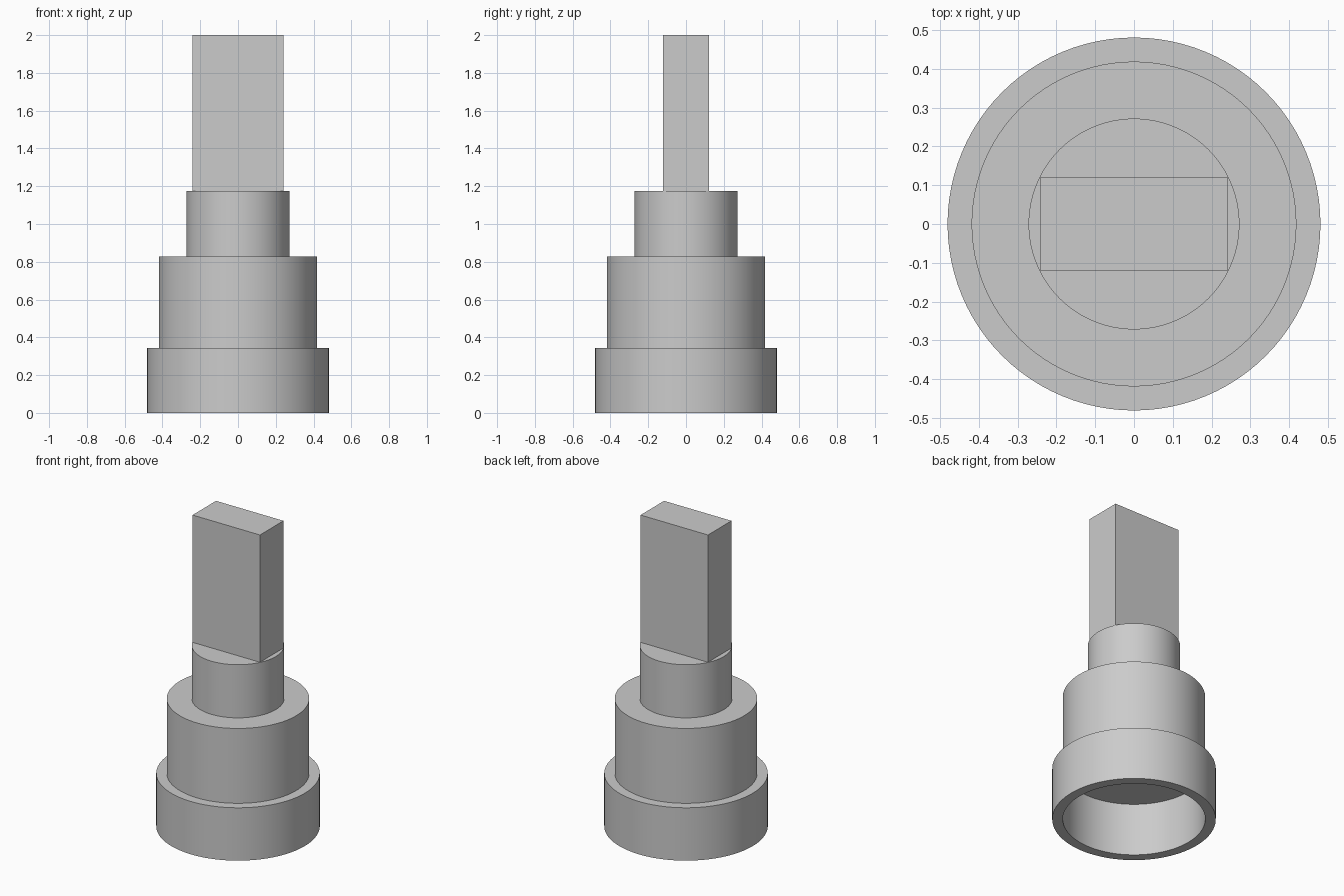
import bpy
import bmesh
import math

SEGMENTS = 96

cube = bpy.data.objects.get("Cube")
if cube:
    bpy.data.objects.remove(cube, do_unlink=True)

# Single plain grey
grey = bpy.data.materials.new("plain_grey")
grey.use_nodes = True
colour = (0.6, 0.6, 0.6, 1.0)
grey.diffuse_color = colour
grey.node_tree.nodes["Principled BSDF"].inputs["Base Color"].default_value = colour


def finish(name, bm):
    """Turn a bmesh into a named, shaded object."""
    bmesh.ops.recalc_face_normals(bm, faces=bm.faces)
    mesh = bpy.data.meshes.new(name)
    bm.to_mesh(mesh)
    bm.free()
    mesh.materials.append(grey)
    obj = bpy.data.objects.new(name, mesh)
    bpy.context.collection.objects.link(obj)
    bpy.ops.object.select_all(action="DESELECT")
    obj.select_set(True)
    bpy.context.view_layer.objects.active = obj
    bpy.ops.object.shade_smooth_by_angle(angle=math.radians(30))
    return obj


def lathe(name, profile):
    """Spin an (r, z) profile around the z axis."""
    bm = bmesh.new()
    verts = [bm.verts.new((r, 0, z)) for r, z in profile]
    edges = [bm.edges.new(pair) for pair in zip(verts, verts[1:])]
    bmesh.ops.spin(bm, geom=verts + edges, cent=(0, 0, 0), axis=(0, 0, 1),
                   angle=math.tau, steps=SEGMENTS)
    bmesh.ops.remove_doubles(bm, verts=bm.verts, dist=0.0001)
    return finish(name, bm)


# Stepped round body with an open socket in its base
base_r, body_r, neck_r = 0.481, 0.419, 0.272
base_top, body_top, neck_top, tip = 0.343, 0.829, 1.174, 2.0
lathe("stepped_body", [
    (0, base_top), (body_r, base_top), (body_r, 0), (base_r, 0),
    (base_r, base_top), (body_r, base_top), (body_r, body_top),
    (neck_r, body_top), (neck_r, neck_top), (0, neck_top),
])

# Flat rectangular tang standing on the neck
bm = bmesh.new()
bmesh.ops.create_cube(bm, size=1)
bmesh.ops.scale(bm, vec=(0.484, 0.241, tip - neck_top), verts=bm.verts)
bmesh.ops.translate(bm, vec=(0, 0, (tip + neck_top) / 2), verts=bm.verts)
finish("flat_tang", bm)
